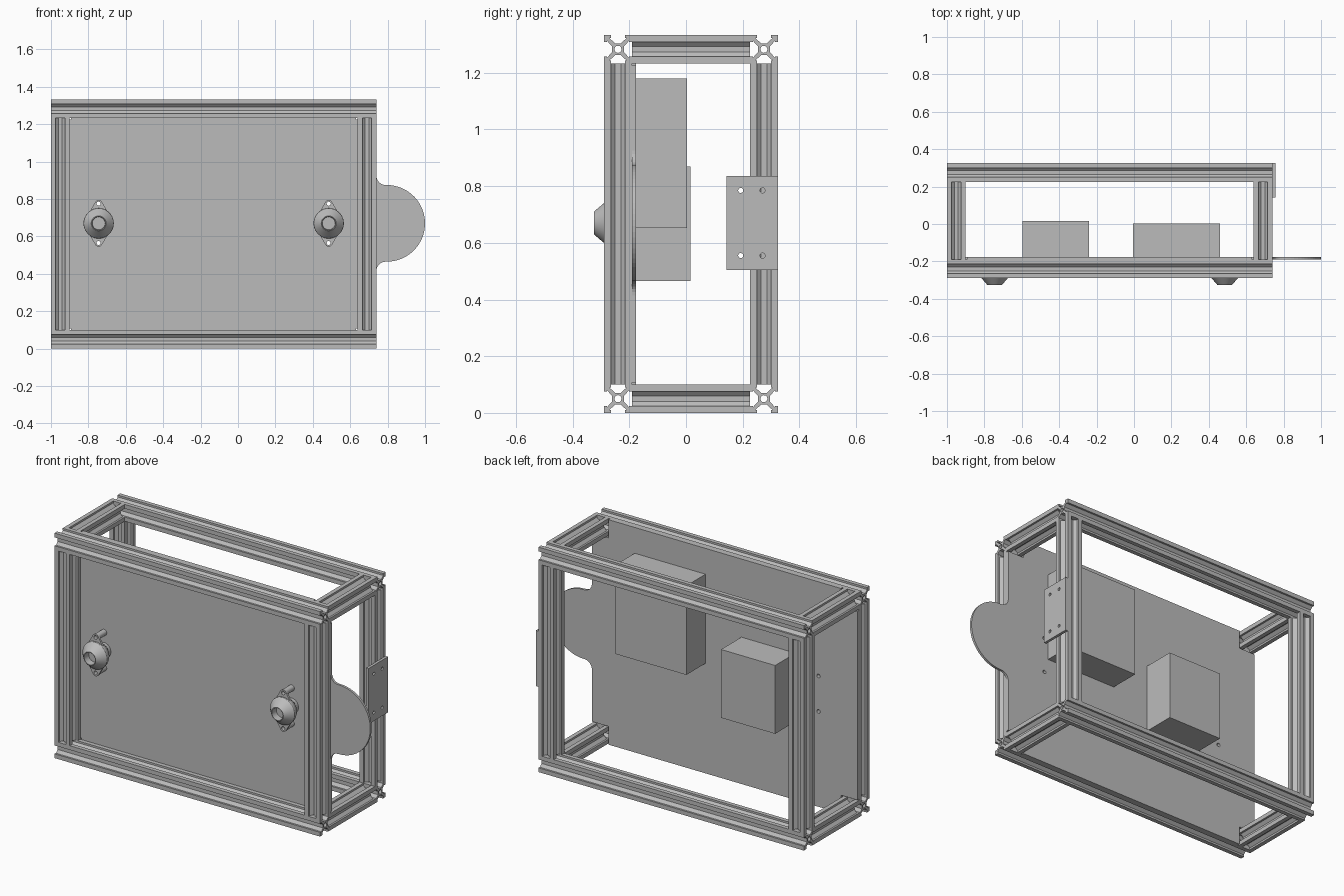
import bpy, bmesh, math
from mathutils import Matrix

cube = bpy.data.objects.get("Cube")
if cube:
    bpy.data.objects.remove(cube, do_unlink=True)

grey = bpy.data.materials.new("plain grey")
grey.use_nodes = True
grey.diffuse_color = (0.5, 0.5, 0.5, 1)
grey.node_tree.nodes["Principled BSDF"].inputs["Base Color"].default_value = (0.5, 0.5, 0.5, 1)

# Local drawing plane -> world: the third local axis is the extrusion direction
ALONG_X = Matrix(((0, 0, 1), (1, 0, 0), (0, 1, 0))).to_4x4()   # draws (y, z)
ALONG_Y = Matrix(((1, 0, 0), (0, 0, -1), (0, 1, 0))).to_4x4()  # draws (x, z)
ALONG_Z = Matrix.Identity(4)                                   # draws (x, y)


def add_object(name, mesh, location=(0, 0, 0)):
    mesh.materials.clear()
    mesh.materials.append(grey)
    ob = bpy.data.objects.new(name, mesh)
    ob.location = location
    bpy.context.collection.objects.link(ob)
    return ob


def arc(cx, cy, r, start=0, end=360, n=16):
    """Points on an arc in degrees; a full circle leaves out the repeated end."""
    steps = n if abs(end - start) == 360 else n - 1
    angles = [math.radians(start + (end - start) * i / steps) for i in range(n)]
    return [(cx + r * math.cos(a), cy + r * math.sin(a)) for a in angles]


def plate(name, outlines, thickness, axes, location):
    """Extrude a flat outline; further outlines are holes."""
    curve = bpy.data.curves.new(name, 'CURVE')
    curve.dimensions = '2D'
    curve.fill_mode = 'BOTH'
    curve.extrude = thickness / 2
    for points in outlines:
        spline = curve.splines.new('POLY')
        spline.points.add(len(points) - 1)
        for p, (u, v) in zip(spline.points, points):
            p.co = (u, v, 0, 1)
        spline.use_cyclic_u = True
    helper = bpy.data.objects.new("helper", curve)
    mesh = bpy.data.meshes.new_from_object(helper)
    bpy.data.objects.remove(helper)
    bpy.data.curves.remove(curve)
    bm = bmesh.new()
    bm.from_mesh(mesh)
    bmesh.ops.remove_doubles(bm, verts=bm.verts, dist=1e-5)
    bmesh.ops.transform(bm, matrix=axes, verts=bm.verts)
    bmesh.ops.recalc_face_normals(bm, faces=bm.faces)
    for f in bm.faces:
        f.smooth = False
    bm.to_mesh(mesh)
    bm.free()
    mesh.name = name
    return add_object(name, mesh, location)


def block(name, low, high):
    bm = bmesh.new()
    bmesh.ops.create_cube(bm, size=1)
    for v in bm.verts:
        v.co = [l + (c + 0.5) * (h - l) for c, l, h in zip(v.co, low, high)]
    mesh = bpy.data.meshes.new(name)
    bm.to_mesh(mesh)
    bm.free()
    return add_object(name, mesh)


def lathe(name, profile, location, segments=40):
    """Turn (radius, y) points around the y axis."""
    bm = bmesh.new()
    verts = [bm.verts.new((r, y, 0)) for r, y in profile]
    edges = [bm.edges.new(pair) for pair in zip(verts, verts[1:])]
    bmesh.ops.spin(bm, geom=verts + edges, cent=(0, 0, 0), axis=(0, 1, 0),
                   angle=math.tau, steps=segments)
    bmesh.ops.remove_doubles(bm, verts=bm.verts, dist=1e-5)
    bmesh.ops.recalc_face_normals(bm, faces=bm.faces)
    mesh = bpy.data.meshes.new(name)
    bm.to_mesh(mesh)
    bm.free()
    ob = add_object(name, mesh, location)
    smooth(ob)
    return ob


def smooth(ob):
    bpy.ops.object.select_all(action='DESELECT')
    ob.select_set(True)
    bpy.context.view_layer.objects.active = ob
    bpy.ops.object.shade_smooth_by_angle(angle=math.radians(25))


# Frame extents and slotted rail profile
X0, X1, Y0, Y1, TOP, W = -1.0, 0.74, -0.29, 0.325, 1.333, 0.1
H = W / 2
quarter = [(0.42, 0.2), (0.78, 0.6), (0.78, 0.5), (1, 0.5), (1, 1),
           (0.5, 1), (0.5, 0.78), (0.6, 0.78), (0.2, 0.42)]
section = []
for k in range(4):
    c, s = round(math.cos(k * math.pi / 2)), round(math.sin(k * math.pi / 2))
    section += [(H * (c * u - s * v), H * (s * u + c * v)) for u, v in quarter]
rail_outlines = [section, arc(0, 0, 0.0125, n=12)]

xm, ym, zm = (X0 + X1) / 2, (Y0 + Y1) / 2, TOP / 2
xs = {"right": X0 + H, "left": X1 - H}
ys = {"front": Y0 + H, "back": Y1 - H}
zs = {"bottom": H, "top": TOP - H}
for yn, y in ys.items():
    for zn, z in zs.items():
        plate(f"{yn}_{zn}_rail", rail_outlines, X1 - X0, ALONG_X, (xm, y, z))
    for xn, x in xs.items():
        plate(f"{yn}_{xn}_post", rail_outlines, TOP - 2 * W, ALONG_Z, (x, y, zm))
for xn, x in xs.items():
    for zn, z in zs.items():
        plate(f"{xn}_{zn}_cross_rail", rail_outlines, Y1 - Y0 - 2 * W, ALONG_Y, (x, ym, z))

# Backing panel: notched corners, rounded side tab, fastener holes
N, PZ = 0.108, 0.67
knob_xs = {"right": -0.745, "left": 0.485}
EAR = 0.105
panel = [(X0 + N, 0), (X1 - N, 0), (X1 - N, N), (X1, N)]
panel += arc(X1 + 0.05, PZ - 0.255, 0.05, 180, 90, 8)
panel += arc(0.795, PZ, 0.205, -90, 90, 32)
panel += arc(X1 + 0.05, PZ + 0.255, 0.05, 270, 180, 8)
panel += [(X1, TOP - N), (X1 - N, TOP - N), (X1 - N, TOP), (X0 + N, TOP),
          (X0 + N, TOP - N), (X0, TOP - N), (X0, N), (X0 + N, N)]
holes = [arc(x, PZ + s * EAR, 0.011) for x in knob_xs.values() for s in (-1, 1)]
plate("panel", [panel] + holes, 0.014, ALONG_Y, (0, -0.183, 0))

# Equipment boxes behind the panel
block("large_box", (-0.005, -0.176, 0.652), (0.46, 0.004, 1.18))
block("small_box", (-0.595, -0.176, 0.465), (-0.24, 0.015, 0.87))

# Side mounting plate with four holes
mount = [(0.143, 0.505), (Y1, 0.505), (Y1, 0.835), (0.143, 0.835)]
plate("mounting_plate",
      [mount] + [arc(y, z, 0.009) for y in (0.193, 0.27) for z in (0.555, 0.785)],
      0.016, ALONG_X, (X1 + 0.008, 0, 0))

# Conical knobs, each with a two-eared flange and hollow spacers
knob_profile = [(0, -0.285), (0.034, -0.285), (0.036, -0.325), (0.04, -0.325),
                (0.08, -0.278), (0.081, -0.27), (0.078, -0.258), (0.066, -0.235),
                (0.045, -0.21), (0.045, -0.19), (0, -0.19)]
for side, x in knob_xs.items():
    lathe(f"{side}_knob", knob_profile, (x, 0, PZ))
    flange = arc(0, EAR, 0.02, 30, 150, 9) + [(-0.055, 0.05), (-0.055, -0.05)]
    flange += arc(0, -EAR, 0.02, 210, 330, 9) + [(0.055, -0.05), (0.055, 0.05)]
    ear_holes = [arc(0, s * EAR, 0.011) for s in (-1, 1)]
    plate(f"{side}_knob_flange", [flange] + ear_holes, 0.012, ALONG_Y, (x, -0.264, PZ))
    for end, s in (("lower", -1), ("upper", 1)):
        spacer = plate(f"{side}_{end}_spacer", [arc(0, 0, 0.018, n=20), arc(0, 0, 0.011)],
                       0.07, ALONG_Y, (x, -0.225, PZ + s * EAR))
        smooth(spacer)
